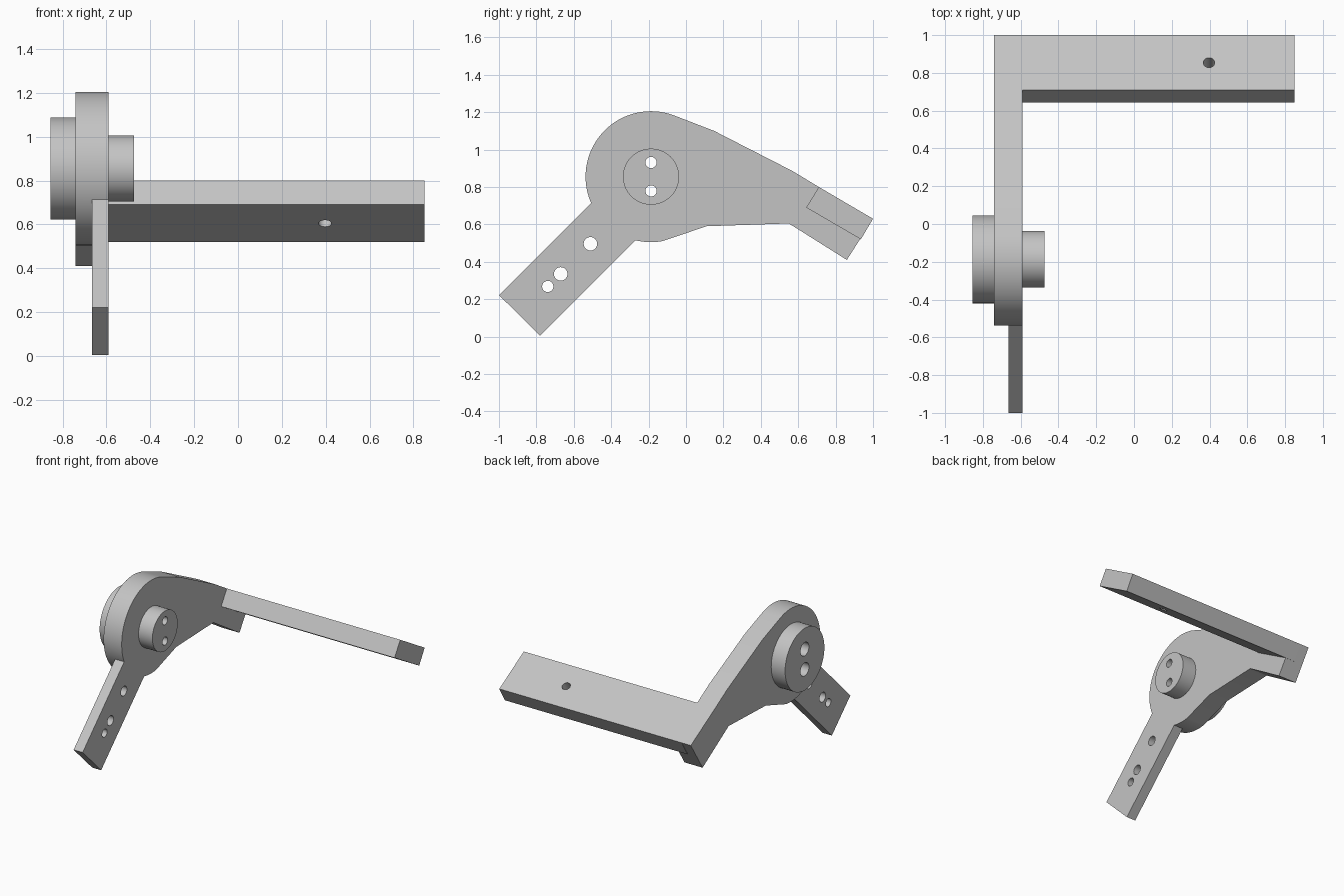
import bpy, bmesh, math
from mathutils import Vector

cube = bpy.data.objects.get("Cube")
if cube:
    bpy.data.objects.remove(cube, do_unlink=True)

grey = bpy.data.materials.new("light_grey")
grey.use_nodes = True
colour = (0.55, 0.55, 0.55, 1)
grey.diffuse_color = colour
grey.node_tree.nodes["Principled BSDF"].inputs["Base Color"].default_value = colour


def arc(cy, cz, r, start=0, end=360, n=64):
    """Points on a circle in the side plane; a full turn leaves out the repeat."""
    count = n if end - start == 360 else n + 1
    angles = [math.radians(start + (end - start) * i / n) for i in range(count)]
    return [(cy + r * math.cos(a), cz + r * math.sin(a)) for a in angles]


def prism(name, outline, x0, x1):
    """Extrude a side profile across the width."""
    bm = bmesh.new()
    face = bm.faces.new([bm.verts.new((x0, y, z)) for y, z in outline])
    new = bmesh.ops.extrude_face_region(bm, geom=[face])["geom"]
    verts = [v for v in new if isinstance(v, bmesh.types.BMVert)]
    bmesh.ops.translate(bm, verts=verts, vec=(x1 - x0, 0, 0))
    bmesh.ops.recalc_face_normals(bm, faces=bm.faces)
    mesh = bpy.data.meshes.new(name)
    bm.to_mesh(mesh)
    bm.free()
    mesh.materials.append(grey)
    obj = bpy.data.objects.new(name, mesh)
    bpy.context.collection.objects.link(obj)
    return obj


def combine(obj, other, operation):
    """Apply a boolean and remove the operand."""
    mod = obj.modifiers.new("combine", 'BOOLEAN')
    mod.operation, mod.object, mod.solver = operation, other, 'EXACT'
    bpy.context.view_layer.objects.active = obj
    bpy.ops.object.modifier_apply(modifier=mod.name)
    bpy.data.objects.remove(other, do_unlink=True)


def drill(obj, y, z, r, x0, x1):
    combine(obj, prism("hole_cutter", arc(y, z, r, n=32), x0, x1), 'DIFFERENCE')


PY, PZ = -0.187, 0.855             # pivot centre
OUT, IN = -0.74, -0.59             # side plate faces

# Side plate: round hub running into a tapered tail
tail = [(0.15, 1.10), (0.57, 0.885), (0.71, 0.80), (1.0, 0.63),
        (0.86, 0.41), (0.55, 0.605), (0.11, 0.59)]
bracket = prism("bracket", arc(PY, PZ, 0.35, 70, 280) + tail[::-1], OUT, IN)

# Thin lower arm and long crossbar, fused to the plate
arm = prism("lower_arm", [(-1, 0.222), (-0.78, 0.005), (-0.2, 0.585), (-0.42, 0.802)],
            -0.665, IN)
combine(bracket, arm, 'UNION')
bar = prism("crossbar", [(0.71, 0.80), (1.0, 0.63), (0.935, 0.52), (0.643, 0.69)],
            -0.665, 0.85)
combine(bracket, bar, 'UNION')

# Pivot bosses on both sides of the plate
outer_boss = prism("outer_boss", arc(PY, PZ, 0.233), -0.855, OUT)
inner_boss = prism("inner_boss", arc(PY, PZ, 0.15), IN, -0.475)

# Pivot bolt holes, wider through the outer boss
for dz in (-0.076, 0.076):
    drill(outer_boss, PY, PZ + dz, 0.05, -0.9, -0.7)
    for part in (bracket, inner_boss):
        drill(part, PY, PZ + dz, 0.03, -0.8, -0.4)

# Arm holes
for y, z, r in ((-0.511, 0.496, 0.036), (-0.67, 0.335, 0.036), (-0.739, 0.268, 0.03)):
    drill(bracket, y, z, r, -0.7, -0.5)

# Crossbar hole, square to its sloping top
axis = Vector((0, 0.5, 0.866))
bpy.ops.mesh.primitive_cylinder_add(
    vertices=32, radius=0.03, depth=0.4, location=(0.397, 0.822, 0.66),
    rotation=axis.to_track_quat('Z', 'Y').to_euler())
cutter = bpy.context.object
cutter.data.materials.append(grey)
combine(bracket, cutter, 'DIFFERENCE')

# Smooth the round walls, keep the corners sharp
bpy.ops.object.select_all(action='DESELECT')
for part in (bracket, outer_boss, inner_boss):
    part.select_set(True)
bpy.context.view_layer.objects.active = bracket
bpy.ops.object.shade_smooth_by_angle(angle=math.radians(20))
